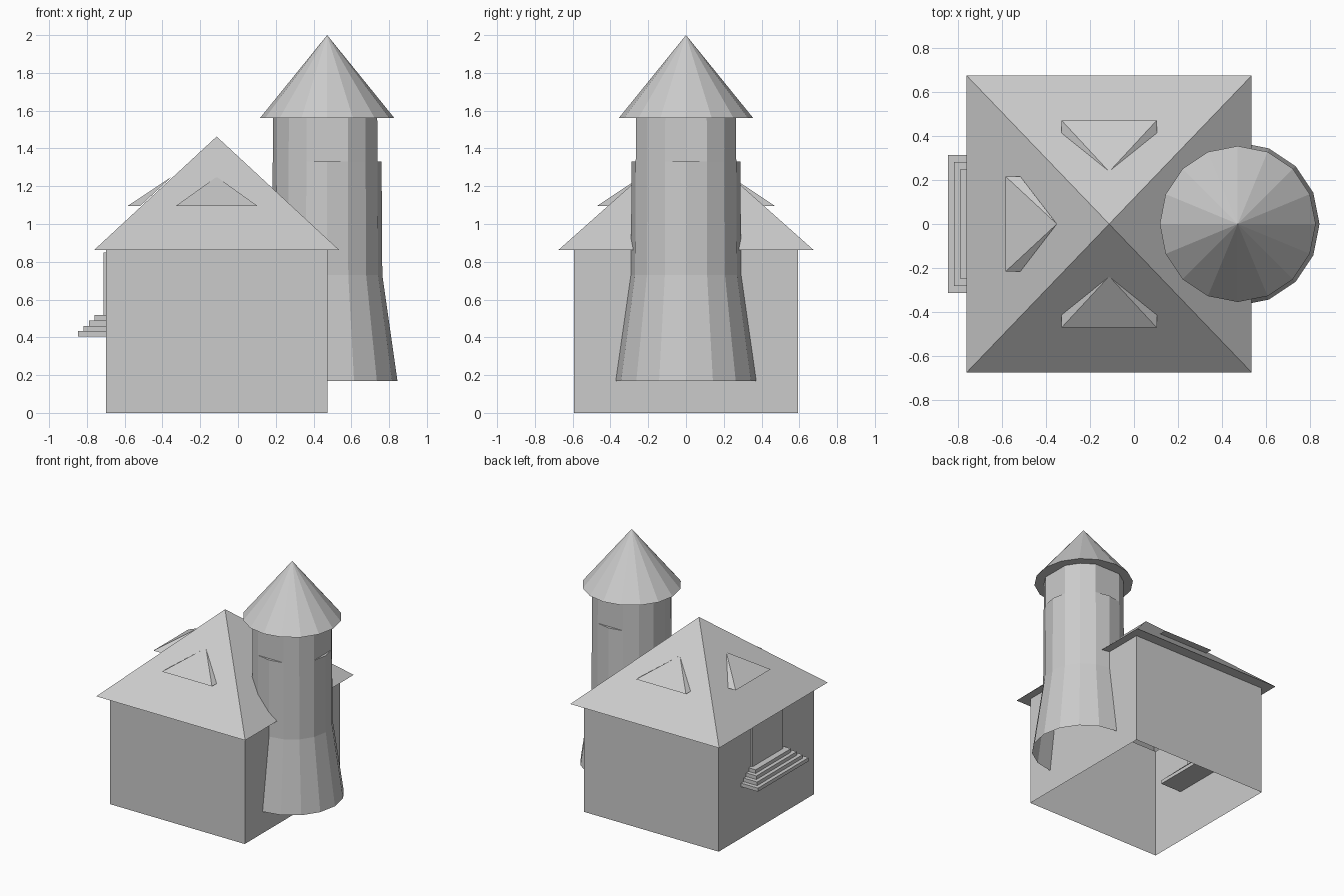
import bpy, bmesh, math
from mathutils import Matrix

if "Cube" in bpy.data.objects:
    bpy.data.objects.remove(bpy.data.objects["Cube"])

CX, CY = -0.113, 0.0      # house and roof centre
TX = 0.472                # tower centre x


def finish(name, bm):
    bmesh.ops.remove_doubles(bm, verts=bm.verts, dist=0.0005)
    bmesh.ops.recalc_face_normals(bm, faces=bm.faces)
    me = bpy.data.meshes.new(name)
    bm.to_mesh(me)
    bm.free()
    ob = bpy.data.objects.new(name, me)
    bpy.context.collection.objects.link(ob)
    return ob


def loft(name, rings, closed=True, cap_bottom=False):
    """Skin a list of equal-length point rings, skipping collapsed corners."""
    bm = bmesh.new()
    vs = [[bm.verts.new(p) for p in r] for r in rings]
    n = len(rings[0])
    for a, b in zip(vs, vs[1:]):
        for i in range(n if closed else n - 1):
            j = (i + 1) % n
            face = []
            for v in (a[i], a[j], b[j], b[i]):
                if all((v.co - w.co).length > 0.0005 for w in face):
                    face.append(v)
            if len(face) > 2:
                bm.faces.new(face)
    if cap_bottom:
        bm.faces.new(vs[0])
    return finish(name, bm)


def rect(hx, hy, z):
    return [(CX + sx * hx, CY + sy * hy, z)
            for sx, sy in ((-1, -1), (1, -1), (1, 1), (-1, 1))]


def ring(r, z, first=0, count=16, flat=()):
    """16-sided ring; vertices listed in flat are pulled in to the chord."""
    pts = []
    for i in range(first, first + count):
        a = i * math.tau / 16
        q = r * math.cos(math.tau / 16) if i in flat else r
        pts.append((TX + q * math.cos(a), q * math.sin(a), z))
    return pts


def box(name, x0, x1, hy, z0, z1):
    bm = bmesh.new()
    m = Matrix.Translation(((x0 + x1) / 2, 0, (z0 + z1) / 2)) @ \
        Matrix.Diagonal((x1 - x0, 2 * hy, z1 - z0, 1))
    bmesh.ops.create_cube(bm, size=1, matrix=m)
    return finish(name, bm)


# House walls, open underneath
loft("house_walls", [rect(0.587, 0.593, 0), rect(0.587, 0.593, 0.863)])

# Pyramid roof with an overhanging eave
loft("house_roof", [rect(0.587, 0.593, 0.863), rect(0.648, 0.675, 0.863),
                    rect(0, 0, 1.463)])

# Wedge dormers on the front, back and left roof slopes
for label, turn in (("front", 0), ("left", -90), ("back", 180)):
    bm = bmesh.new()
    a, b, c, d, p = [bm.verts.new(v) for v in (
        (-0.217, -0.472, 1.095), (0.217, -0.472, 1.095),
        (0.217, -0.405, 1.095), (-0.217, -0.405, 1.095), (0, -0.238, 1.25))]
    for f in ((a, b, p), (b, c, p), (d, a, p), (d, c, b, a)):
        bm.faces.new(f)
    bmesh.ops.transform(bm, verts=bm.verts, matrix=Matrix.Translation((CX, CY, 0))
                        @ Matrix.Rotation(math.radians(turn), 4, 'Z'))
    finish("dormer_" + label, bm)

# Door and nested steps on the left wall
box("door", -0.712, -0.66, 0.19, 0.51, 0.85)
for i in range(4):
    inset = 0.029 * i
    box(f"step_{i + 1}", -0.847 + inset, -0.52 - inset, 0.315 - inset * 1.1,
        0.405 + 0.028 * i, 0.433 + 0.028 * i)

# Tower shaft with flat recessed windows on the front, right and back
windows = (0, 4, 12)
loft("tower_shaft", [ring(0.292, 0.73), ring(0.288, 1.33),
                     ring(0.288, 1.33, flat=windows), ring(0.287, 1.562, flat=windows)])

# Flared half skirt against the house wall
loft("tower_skirt", [ring(0.372, 0.17, -4, 9), ring(0.292, 0.73, -4, 9)], closed=False)

# Tower cone roof
loft("tower_roof", [ring(0.355, 1.562), ring(0, 2.0)], cap_bottom=True)
